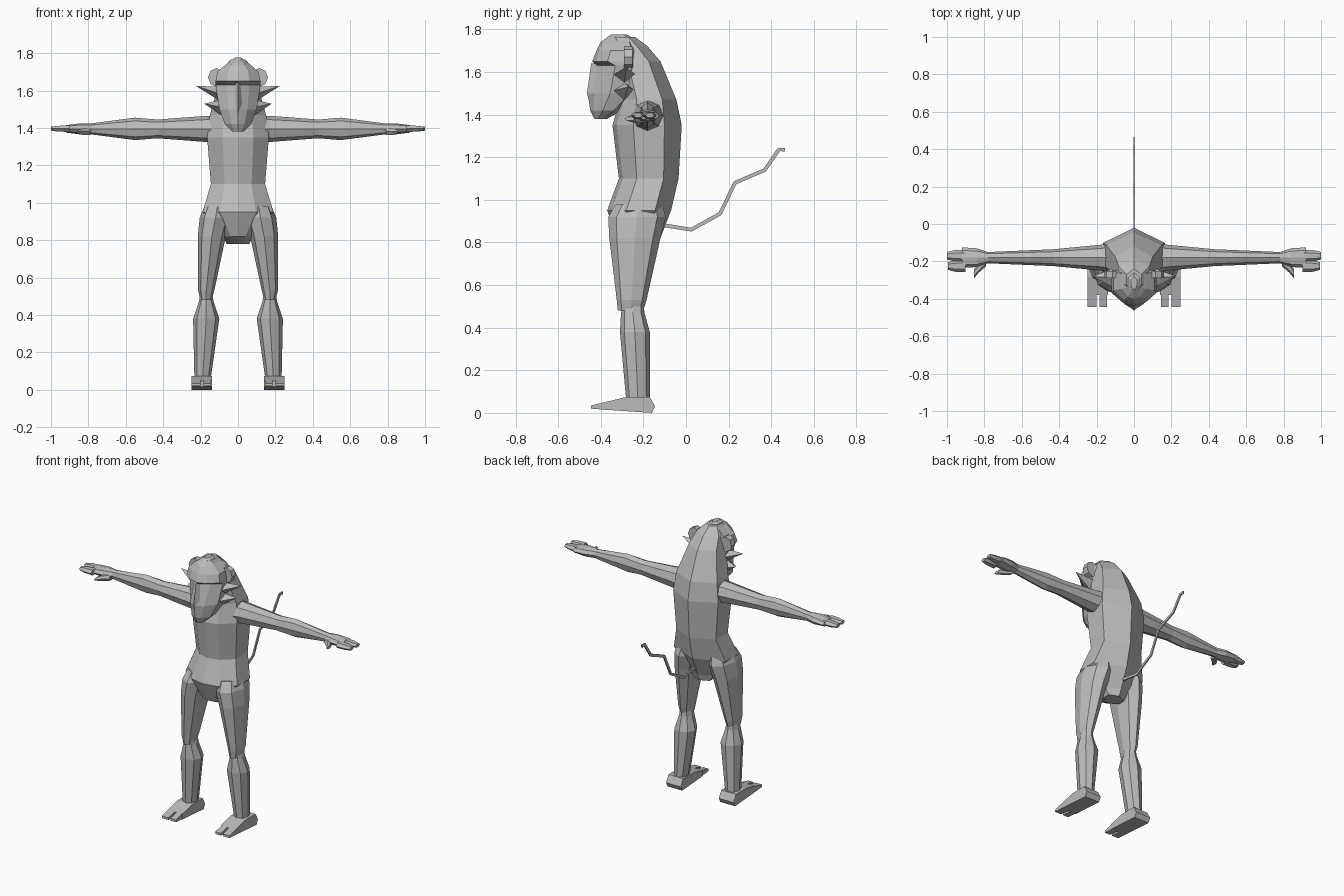
import bpy, bmesh, math
from mathutils import Vector

cube = bpy.data.objects.get("Cube")
if cube:
    bpy.data.objects.remove(cube, do_unlink=True)

grey = bpy.data.materials.new("plain_grey")
grey.use_nodes = True
grey.diffuse_color = (.5, .5, .5, 1)
grey.node_tree.nodes["Principled BSDF"].inputs["Base Color"].default_value = grey.diffuse_color


def loft(name, rings, mirror=False):
    """Skin a closed tube through rings of points and cap both ends."""
    bm = bmesh.new()
    loops = [[bm.verts.new(point) for point in ring] for ring in rings]
    for lower, upper in zip(loops, loops[1:]):
        for i in range(len(lower)):
            bm.faces.new((lower[i - 1], lower[i], upper[i], upper[i - 1]))
    bm.faces.new(loops[0])
    bm.faces.new(loops[-1])
    bmesh.ops.recalc_face_normals(bm, faces=bm.faces)
    mesh = bpy.data.meshes.new(name)
    bm.to_mesh(mesh)
    bm.free()
    mesh.materials.append(grey)
    obj = bpy.data.objects.new(name, mesh)
    bpy.context.collection.objects.link(obj)
    if mirror:
        obj.modifiers.new("mirror", 'MIRROR')


def oval(axis, along, centre, radii, sides=8):
    """Faceted ring across the given axis."""
    ring = []
    for i in range(sides):
        angle = math.tau * i / sides
        point = [centre[0] + radii[0] * math.cos(angle), centre[1] + radii[1] * math.sin(angle)]
        point.insert("xyz".index(axis), along)
        ring.append(point)
    return ring


def section(z, width, front, back, cheek=.06, side=.3):
    """Symmetrical body section with a front ridge, flat sides and a spine ridge."""
    half = [(width / 2, cheek), (width, side), (width, .75)]
    outline = [(0, 0)] + half + [(0, 1)] + [(-x, depth) for x, depth in reversed(half)]
    return [(x, front + depth * (back - front), z) for x, depth in outline]


def slab(name, outline, left, right):
    """Side profile of (y, z) points, spread between two x positions."""
    loft(name, [[(x, y, z) for y, z in outline] for x in (left, right)], mirror=True)


# Torso, shoulders and the hooded neck
loft("torso", [section(*measures) for measures in (
    (.78, .06, -.24, -.14),
    (.82, .08, -.32, -.12),
    (.95, .19, -.37, -.07),
    (1.1, .145, -.315, -.035),
    (1.35, .165, -.345, -.02),
    (1.47, .15, -.31, -.045),
    (1.65, .1, -.34, -.12),
    (1.72, .08, -.38, -.18),
    (1.765, .04, -.36, -.24),
)])

# Head with a long muzzle, sunken eye sockets and an overhanging brow
loft("head", [section(*measures) for measures in (
    (1.38, .03, -.43, -.37),
    (1.42, .07, -.45, -.3, .1, .4),
    (1.5, .1, -.46, -.2, .12, .4),
    (1.63, .12, -.42, -.2, .22, .4),
    (1.65, .12, -.44, -.2, .08),
    (1.7, .11, -.42, -.2),
    (1.74, .065, -.4, -.22),
    (1.777, .015, -.35, -.28),
)])

# Nose ridge down the middle of the face
loft("nose", [[(-width, front + .03, z), (0, front, z), (width, front + .03, z)]
              for z, width, front in ((1.64, .012, -.445), (1.5, .025, -.465), (1.46, .015, -.455))])

# Rounded ears
loft("ear", [oval('y', y, (.115, 1.67), (.045, .05)) for y in (-.29, -.25)], mirror=True)

# Swept cheek tufts, two a side, each drawn out to a sharp tip
for tip, root_z in ((Vector((.225, -.28, 1.625)), 1.58), (Vector((.18, -.27, 1.53)), 1.51)):
    root = oval('x', .09, (-.29, root_z), (.06, .04), sides=4)
    loft("cheek_tuft", [root, [tip.lerp(point, .02) for point in root]], mirror=True)

# Arms, tapering through the elbow and wrist to a flat palm
loft("arm", [oval('x', x, (-.18, 1.395), (depth, height)) for x, depth, height in (
    (.1, .09, .07),
    (.17, .07, .07),
    (.43, .045, .05),
    (.55, .04, .06),
    (.78, .03, .03),
    (.84, .05, .03),
    (.92, .055, .02),
)], mirror=True)

# Two broad fingers with a gap between them, and a small thumb
for y, reach in ((-.17, 1), (-.225, .995)):
    loft("finger", [oval('x', x, (y, 1.396), (size, size * .6), sides=6)
                    for x, size in ((.9, .033), (.96, .03), (reach, .02))], mirror=True)
loft("thumb", [oval('x', x, (y, 1.38), (.025, size), sides=6)
               for x, y, size in ((.79, -.2, .02), (.83, -.235, .02), (.855, -.265, .01))], mirror=True)

# Legs: thigh down to the knee, then the calf
loft("thigh", [oval('z', z, (x, y), radii) for z, x, y, radii in (
    (.98, .11, -.22, (.07, .11)),
    (.92, .12, -.23, (.085, .135)),
    (.82, .14, -.24, (.075, .12)),
    (.53, .17, -.255, (.043, .07)),
    (.48, .17, -.26, (.03, .06)),
)], mirror=True)
loft("calf", [oval('z', z, (x, y), radii) for z, x, y, radii in (
    (.52, .17, -.245, (.03, .045)),
    (.47, .17, -.25, (.04, .055)),
    (.38, .17, -.24, (.07, .07)),
    (.05, .19, -.225, (.043, .055)),
)], mirror=True)

# Wedge-shaped feet, each split into two toes at the front
slab("foot", [(-.145, .03), (-.16, 0), (-.38, .015), (-.38, .05), (-.28, .075), (-.17, .075)], .14, .248)
for inner, outer in ((.145, .185), (.2, .248)):
    slab("toe", [(-.37, .014), (-.445, .02), (-.445, .035), (-.37, .053)], inner, outer)

# Thin kinked tail, a flat strip following the path
path = [Vector(point) for point in (
    (-.1, .88), (.025, .86), (.16, .935), (.23, 1.08), (.37, 1.14), (.435, 1.235), (.465, 1.235))]
strip = []
for before, here, after in zip(path[:1] + path, path, path[1:] + path[-1:]):
    across = (after - before).orthogonal().normalized() * .009
    strip.append([(x, *(here + across * way)) for x, way in ((.004, 1), (-.004, 1), (-.004, -1), (.004, -1))])
loft("tail", strip)
